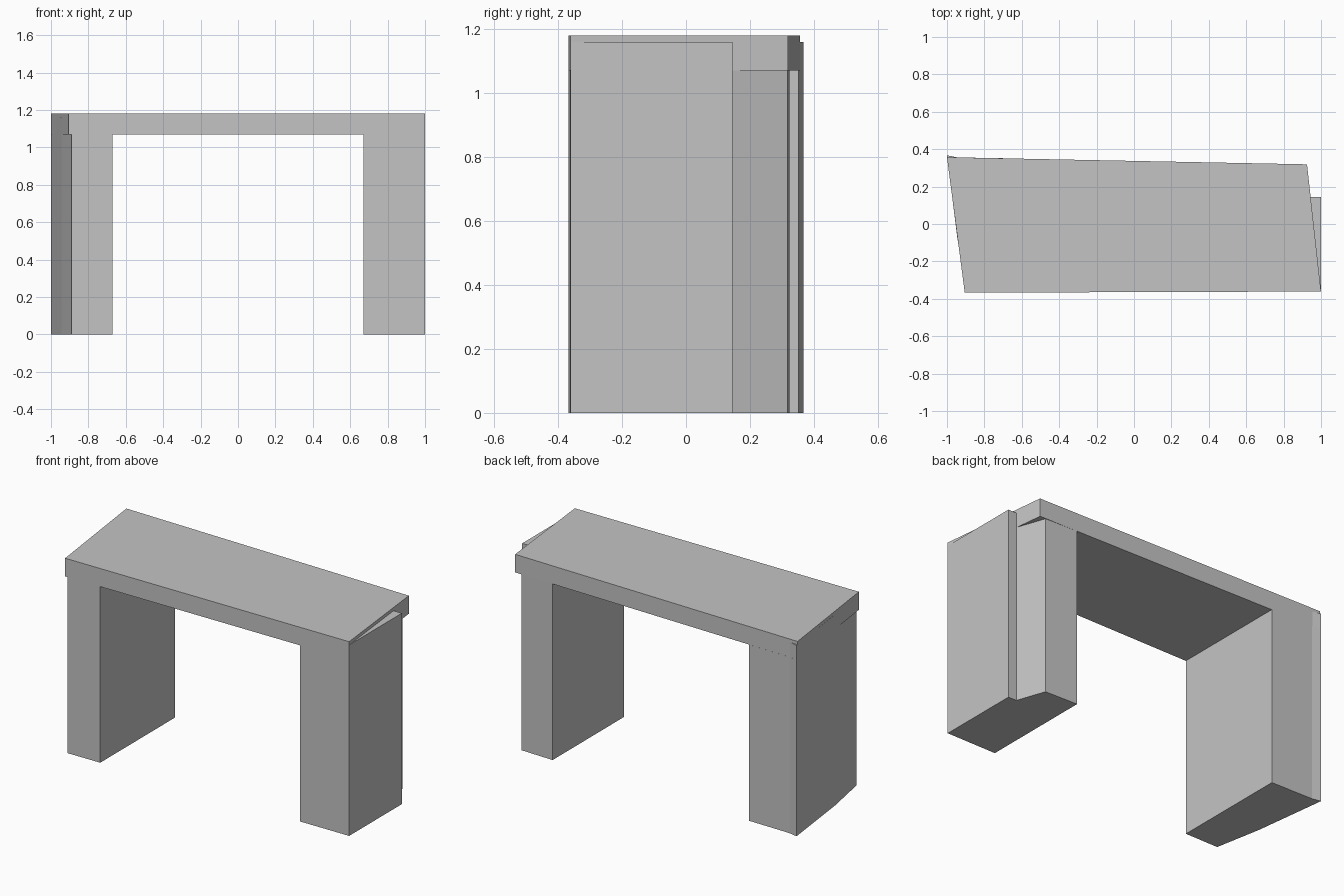
import bpy
import bmesh

cube = bpy.data.objects.get("Cube")
if cube:
    bpy.data.objects.remove(cube, do_unlink=True)

TOP, PANEL_TOP, UNDERSIDE = 1.18, 1.16, 1.07

grey = bpy.data.materials.new("plain_grey")
grey.use_nodes = True
grey.diffuse_color = (0.55, 0.55, 0.55, 1)
bsdf = next(n for n in grey.node_tree.nodes if n.type == 'BSDF_PRINCIPLED')
bsdf.inputs["Base Color"].default_value = grey.diffuse_color


def prism(name, outline, bottom, top):
    """Extrude a counter-clockwise plan outline between two heights."""
    bm = bmesh.new()
    base = bm.faces.new([bm.verts.new((x, y, bottom)) for x, y in outline])
    grown = bmesh.ops.extrude_face_region(bm, geom=[base], use_keep_orig=True)
    for v in grown["geom"]:
        if isinstance(v, bmesh.types.BMVert):
            v.co.z = top
    bmesh.ops.recalc_face_normals(bm, faces=bm.faces)
    mesh = bpy.data.meshes.new(name)
    bm.to_mesh(mesh)
    bm.free()
    mesh.materials.append(grey)
    obj = bpy.data.objects.new(name, mesh)
    bpy.context.collection.objects.link(obj)
    return obj


# Skewed slab spanning both legs
prism("top_slab", [(-0.905, -0.367), (1, -0.361), (0.925, 0.319), (-1, 0.357)],
      UNDERSIDE, TOP)

# Leg on the +x side, stepped in towards the back
prism("left_leg", [(0.67, -0.362), (1, -0.361), (1, 0.145), (0.945, 0.145),
                   (0.885, 0.317), (0.67, 0.324)], 0, UNDERSIDE)

# Upper end of its outer panel, showing beside the slab
prism("left_leg_panel_top", [(0.92, -0.359), (1, -0.359), (1, 0.145), (0.92, 0.145)],
      UNDERSIDE, PANEL_TOP)

# Leg on the -x side, following the slanted slab end
prism("right_leg", [(-0.89, -0.367), (-0.67, -0.366), (-0.67, 0.351),
                    (-0.945, 0.356), (-1, 0.367), (-0.944, -0.08)], 0, UNDERSIDE)

# Upper end of its outer panel, slightly proud of the slab's back
prism("right_leg_panel_top", [(-0.944, -0.08), (-0.9, -0.08), (-0.945, 0.355),
                              (-1, 0.367)], UNDERSIDE, PANEL_TOP)
